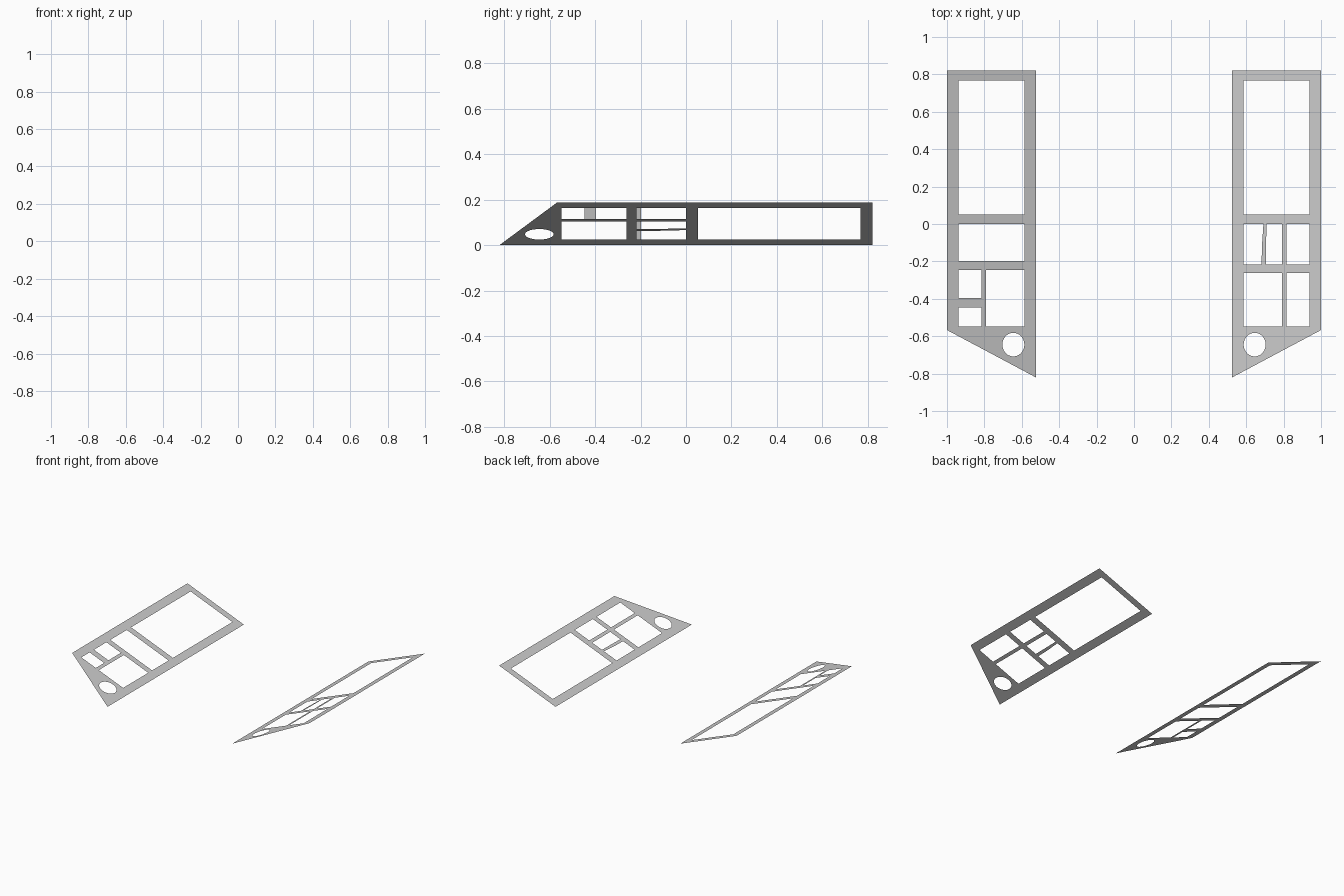
import bpy, bmesh, math

old = bpy.data.objects.get("Cube")
if old:
    bpy.data.objects.remove(old, do_unlink=True)

grey = bpy.data.materials.new("light grey")
grey.use_nodes = True
colour = (0.6, 0.6, 0.6, 1)
grey.diffuse_color = colour
grey.node_tree.nodes["Principled BSDF"].inputs["Base Color"].default_value = colour

INNER, OUTER = 0.525, 1.0      # panel edges, measured from the centre plane
HOLE_IN, HOLE_OUT = 0.585, 0.937
SLOPE = 0.187 / (OUTER - INNER)


def rect(x0, x1, y0, y1):
    return [(x0, y0), (x1, y0), (x1, y1), (x0, y1)]


def round_hole(cx, cy, r, n=48):
    # circular in the tilted plane, so narrower across x
    rx = r / math.hypot(1, SLOPE)
    return [(cx + rx * math.cos(i * math.tau / n), cy + r * math.sin(i * math.tau / n))
            for i in range(n)]


def panel(name, side, openings):
    """Thin sheet with openings, rising outwards; side is +1 or -1."""
    outline = [(INNER, -0.82), (OUTER, -0.567), (OUTER, 0.82), (INNER, 0.82)]
    shared = [rect(HOLE_IN, HOLE_OUT, 0.052, 0.768), round_hole(0.645, -0.645, 0.063)]
    bm = bmesh.new()
    for loop in [outline] + shared + openings:
        verts = [bm.verts.new((x * side, y, 0)) for x, y in loop]
        for a, b in zip(verts, verts[1:] + verts[:1]):
            bm.edges.new((a, b))
    bmesh.ops.triangle_fill(bm, edges=bm.edges[:], use_beauty=True, normal=(0, 0, 1))
    for v in bm.verts:
        v.co.z = (abs(v.co.x) - INNER) * SLOPE
    bm.normal_update()
    for f in bm.faces:
        if f.normal.z < 0:
            f.normal_flip()
    mesh = bpy.data.meshes.new(name)
    bm.to_mesh(mesh)
    bm.free()
    mesh.materials.append(grey)
    obj = bpy.data.objects.new(name, mesh)
    bpy.context.collection.objects.link(obj)


# Left panel: three small openings above two larger ones
panel("left_panel", 1, [
    [(HOLE_IN, -0.217), (0.682, -0.217), (0.684, -0.12), (0.692, 0), (HOLE_IN, 0)],
    [(0.705, -0.217), (0.79, -0.217), (0.79, 0), (0.708, 0)],
    rect(0.815, HOLE_OUT, -0.217, 0),
    rect(HOLE_IN, 0.79, -0.547, -0.262),
    rect(0.815, HOLE_OUT, -0.547, -0.262),
])

# Right panel: one wide opening above a tall one and two stacked ones
panel("right_panel", -1, [
    rect(HOLE_IN, HOLE_OUT, -0.198, 0),
    rect(HOLE_IN, 0.79, -0.547, -0.245),
    rect(0.815, HOLE_OUT, -0.395, -0.245),
    rect(0.815, HOLE_OUT, -0.547, -0.447),
])
